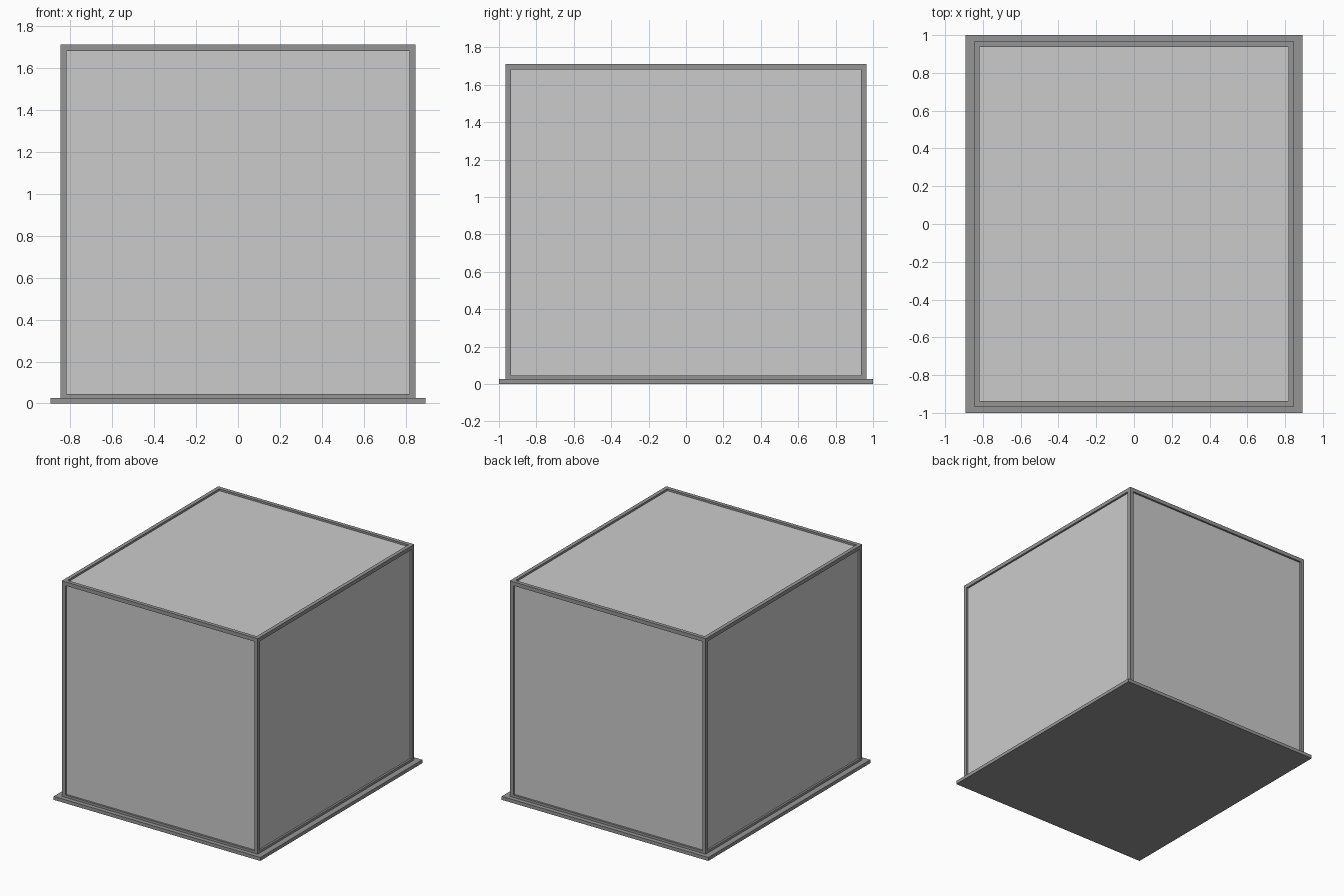
import bpy

if "Cube" in bpy.data.objects:
    bpy.data.objects.remove(bpy.data.objects["Cube"])

frame_mat = bpy.data.materials.new("dark_grey")
frame_mat.diffuse_color = (0.3, 0.3, 0.3, 1)
frame_mat.use_nodes = True
frame_mat.node_tree.nodes["Principled BSDF"].inputs["Base Color"].default_value = frame_mat.diffuse_color

X, Y, Z0, Z1 = 0.847, 0.966, 0.015, 1.711   # outer frame extents
B = 0.03                                    # bar thickness
T = 0.006                                   # pane thickness
R = 0.015                                   # pane recess


def box(name, lo, hi, mat=None):
    bpy.ops.mesh.primitive_cube_add(size=1, location=[(a + b) / 2 for a, b in zip(lo, hi)])
    ob = bpy.context.object
    ob.name = name
    ob.scale = [b - a for a, b in zip(lo, hi)]
    bpy.ops.object.transform_apply(location=False, rotation=False, scale=True)
    if mat:
        ob.data.materials.append(mat)
    return ob


# Base plate
box("base_plate", (-0.893, -1, 0), (0.893, 1, 0.027), frame_mat)

# Corner posts
for sx in (-1, 1):
    for sy in (-1, 1):
        cx, cy = sx * (X - B / 2), sy * (Y - B / 2)
        box("corner_post", (cx - B / 2, cy - B / 2, Z0), (cx + B / 2, cy + B / 2, Z1), frame_mat)

# Rails at top and bottom, butted between the posts
for level, z in (("bottom", Z0), ("top", Z1 - B)):
    for s in (-1, 1):
        cy, cx = s * (Y - B / 2), s * (X - B / 2)
        box(level + "_long_rail", (cx - B / 2, -Y + B, z), (cx + B / 2, Y - B, z + B), frame_mat)
        box(level + "_short_rail", (-X + B, cy - B / 2, z), (X - B, cy + B / 2, z + B), frame_mat)

# Recessed panes, edges seated inside the bars
e = B * 0.6
for s in (-1, 1):
    cx, cy = s * (X - R - T / 2), s * (Y - R - T / 2)
    box("side_pane", (cx - T / 2, -Y + e, Z0 + e), (cx + T / 2, Y - e, Z1 - e))
    box("end_pane", (-X + e, cy - T / 2, Z0 + e), (X - e, cy + T / 2, Z1 - e))
box("top_pane", (-X + e, -Y + e, Z1 - R - T), (X - e, Y - e, Z1 - R))
